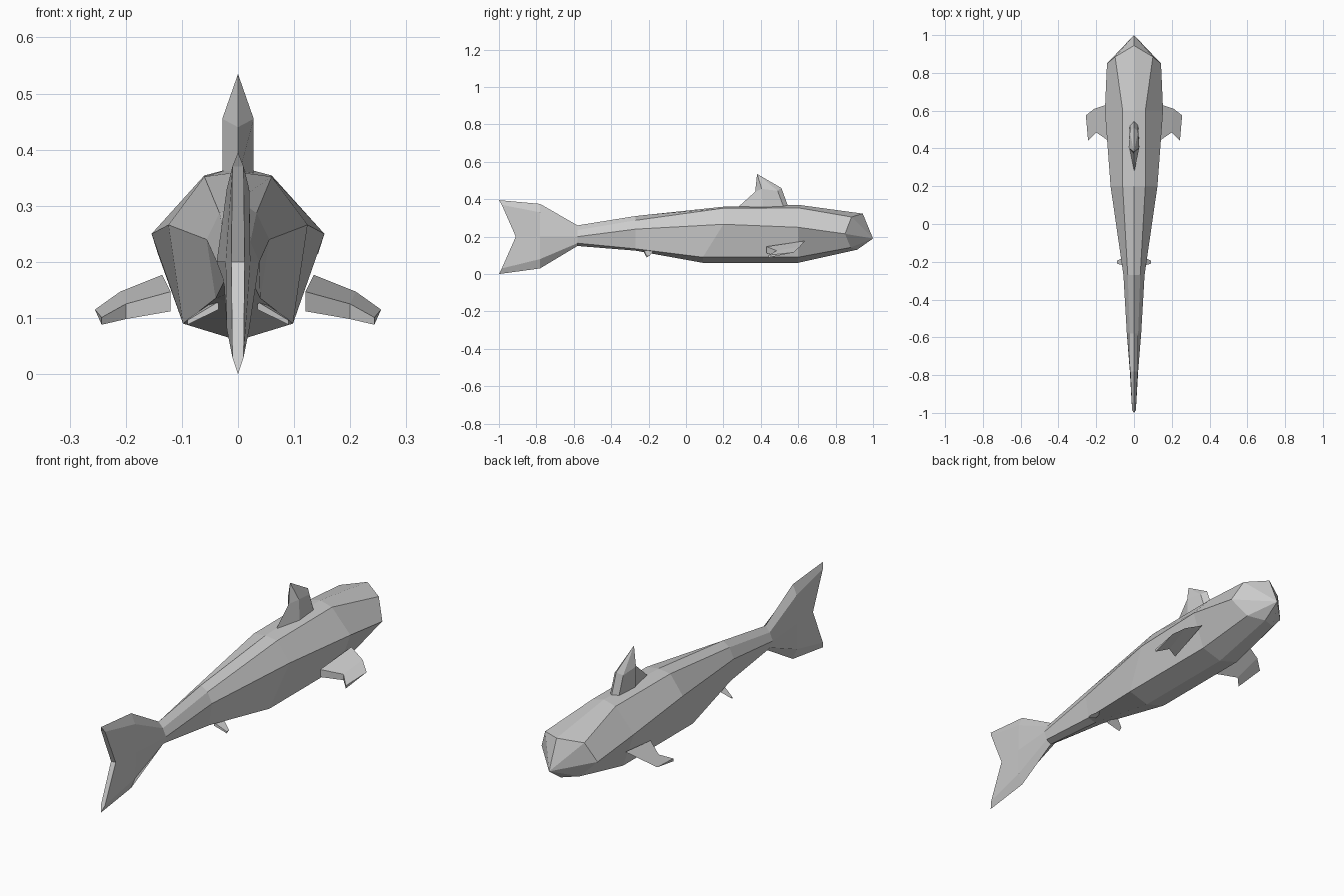
import bpy
import bmesh
from mathutils import Vector

# Remove the default cube only
cube = bpy.data.objects.get("Cube")
if cube:
    bpy.data.objects.remove(cube, do_unlink=True)


def make_material(name, value):
    material = bpy.data.materials.new(name)
    material.use_nodes = True
    colour = (value, value, value, 1)
    material.diffuse_color = colour
    material.node_tree.nodes["Principled BSDF"].inputs["Base Color"].default_value = colour
    return material


grey = make_material("plain_grey", 0.6)


def mirrored_ring(half):
    """Close a half outline, listed from top to keel, across the centre plane."""
    right = [(-x, y, z) for x, y, z in reversed(half[1:-1])]
    return [Vector(p) for p in half + right]


def cap(bm, ring):
    """Close a ring with a strip of faces joining its two sides."""
    count = len(ring)
    if count == 3:
        bm.faces.new(ring)
        return
    for i in range(count // 2):
        corners = [ring[i], ring[i + 1], ring[count - i - 1], ring[-i]]
        bm.faces.new(list(dict.fromkeys(corners)))


def loft(name, rings, tip=None, mirror=False):
    """Skin a row of rings, ending in a point if a tip is given."""
    bm = bmesh.new()
    loops = [[bm.verts.new(p) for p in ring] for ring in rings]
    count = len(loops[0])
    for a, b in zip(loops, loops[1:]):
        for i in range(count):
            j = (i + 1) % count
            bm.faces.new([a[i], a[j], b[j], b[i]])
    cap(bm, loops[0])
    if tip:
        point = bm.verts.new(tip)
        for i in range(count):
            bm.faces.new([loops[-1][i], loops[-1][(i + 1) % count], point])
    else:
        cap(bm, loops[-1])
    bmesh.ops.recalc_face_normals(bm, faces=bm.faces)
    mesh = bpy.data.meshes.new(name)
    bm.to_mesh(mesh)
    bm.free()
    mesh.materials.append(grey)
    obj = bpy.data.objects.new(name, mesh)
    bpy.context.collection.objects.link(obj)
    if mirror:
        obj.modifiers.new("other_side", "MIRROR")
    return obj


def section(y, top, shoulder, side, low, keel, low_shift=0):
    """Body cross-section: heights on the centre plane, (x, z) pairs beside it."""
    return mirrored_ring([
        (0, y, top),
        (shoulder[0], y, shoulder[1]),
        (side[0], y, side[1]),
        (low[0], y + low_shift, low[1]),
        (0, y + low_shift, keel),
    ])


# Body, from the tail root to the blunt head
tail_root = section(-.58, .26, (.022, .235), (.038, .2), (.025, .165), .15)
head = mirrored_ring([
    (0, .945, .323),
    (.1, .885, .305),
    (.143, .85, .215),
    (.075, .88, .142),
    (0, .915, .13),
])
loft("body", [
    tail_root,
    section(-.27, .31, (.033, .287), (.056, .24), (.04, .135), .125),
    section(.2, .36, (.06, .352), (.124, .266), (.098, .09), .06, low_shift=-.11),
    section(.6, .37, (.06, .354), (.154, .25), (.098, .09), .06),
    head,
], tip=(0, 1, .19))

# Upright forked tail with thin outer edges
tail_end = mirrored_ring([
    (0, -1, .395),
    (.01, -.985, .37),
    (.012, -.91, .2),
    (.01, -.985, .03),
    (0, -1, 0),
])
loft("tail_fin", [
    tail_root,
    section(-.78, .375, (.02, .33), (.022, .2), (.02, .08), .03),
    tail_end,
])


# Dorsal fin, pointed at the rear
def fin_section(back, mid, front_mid, front):
    return mirrored_ring([
        (0, *back), (.028, *mid), (.022, *front_mid), (0, *front),
    ])


loft("dorsal_fin", [
    fin_section((.27, .35), (.41, .35), (.525, .35), (.55, .35)),
    fin_section((.37, .44), (.405, .455), (.49, .445), (.51, .46)),
], tip=(0, .38, .535))


# Paired fins: sharp leading edge and a thick trailing edge
def paired_section(x, front, back, thickness, sweep_in=0):
    y, z = back
    return [
        Vector((x, *front)),
        Vector((x - sweep_in, y, z + thickness)),
        Vector((x - sweep_in, y, z)),
    ]


loft("pectoral_fins", [
    paired_section(.135, (.635, .177), (.43, .112), .035, sweep_in=.015),
    paired_section(.21, (.61, .147), (.485, .098), .027, sweep_in=.01),
    paired_section(.255, (.575, .115), (.44, .088), .013, sweep_in=.012),
], mirror=True)

loft("pelvic_fins", [
    paired_section(.035, (-.165, .135), (-.225, .115), .014),
    paired_section(.09, (-.195, .098), (-.21, .088), .008),
], mirror=True)
